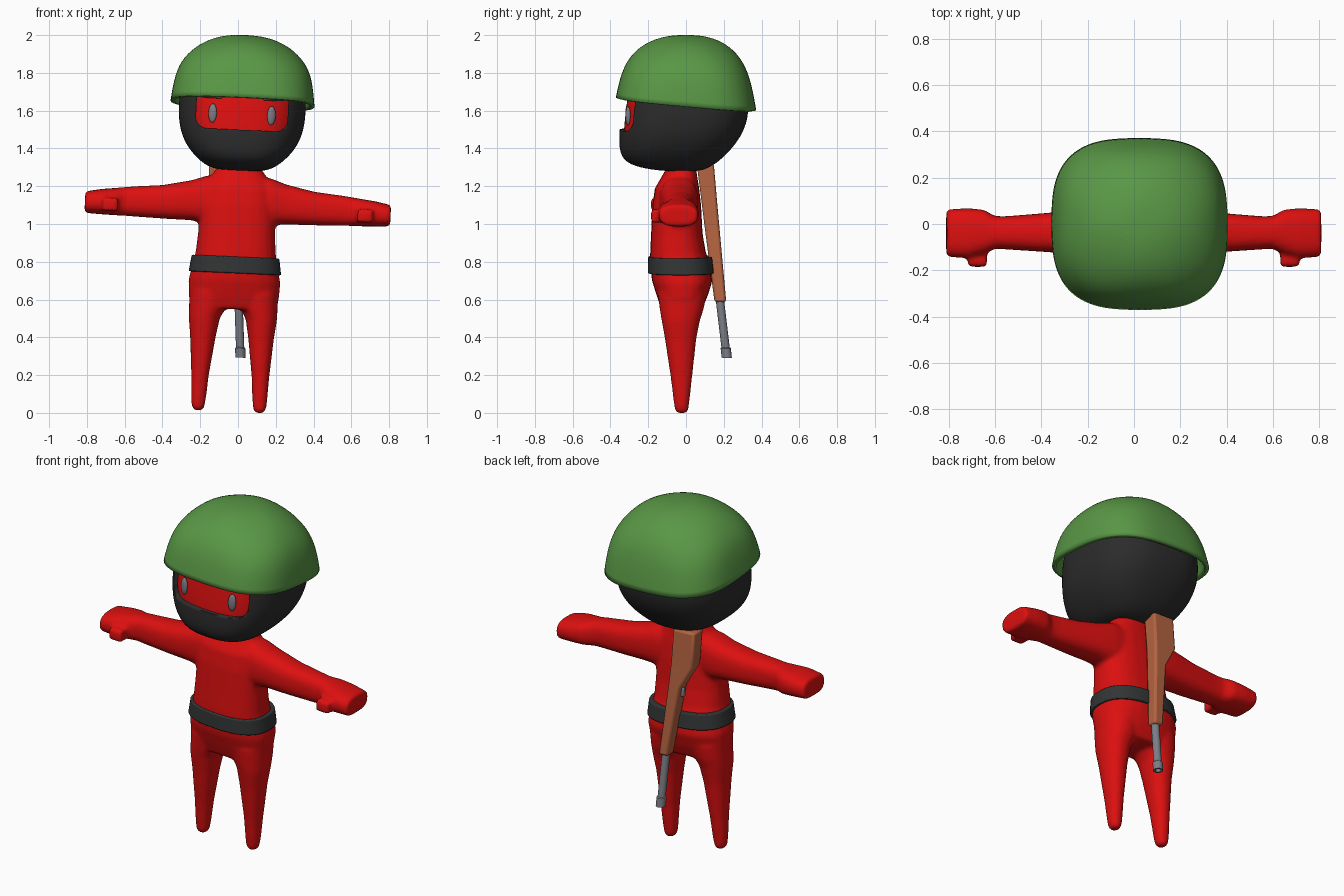
import bpy, bmesh
from math import sin, cos, pi, radians
from mathutils import Matrix, Vector

if "Cube" in bpy.data.objects:
    bpy.data.objects.remove(bpy.data.objects["Cube"])

LEAN = 0.045  # the whole figure leans slightly to its left


def material(name, rgb):
    m = bpy.data.materials.new(name)
    m.use_nodes = True
    m.diffuse_color = (*rgb, 1)
    m.node_tree.nodes["Principled BSDF"].inputs["Base Color"].default_value = (*rgb, 1)
    return m


RED = material("suit_red", (0.72, 0.005, 0.005))
GREEN = material("helmet_green", (0.1, 0.31, 0.06))
BLACK = material("mask_black", (0.025, 0.025, 0.025))
CHARCOAL = material("belt_charcoal", (0.033, 0.035, 0.035))
GREY = material("metal_grey", (0.2, 0.21, 0.24))
WOOD = material("stock_brown", (0.45, 0.125, 0.052))


def finish(name, bm, mat):
    """Turn a bmesh into a smooth, leaning object."""
    bmesh.ops.recalc_face_normals(bm, faces=bm.faces)
    for f in bm.faces:
        f.smooth = True
    me = bpy.data.meshes.new(name)
    bm.to_mesh(me)
    bm.free()
    me.materials.append(mat)
    ob = bpy.data.objects.new(name, me)
    bpy.context.collection.objects.link(ob)
    ob.rotation_euler.y = LEAN
    ob.location.x = -0.05
    return ob


def modify(ob, kind, **settings):
    mod = ob.modifiers.new(kind.title(), kind)
    for key, value in settings.items():
        setattr(mod, key, value)
    return mod


def power(v, p):
    return (1 if v >= 0 else -1) * abs(v) ** (2 / p)


def loft(bm, rings, n=24, along="z", phase=0.0, open_start=False):
    """Skin superellipse rings: (position, min u, max u, min v, max v, roundness)."""
    loops = []
    for pos, u0, u1, v0, v1, p in rings:
        loop = []
        for i in range(n):
            t = 2 * pi * i / n + phase
            u = (u0 + u1) / 2 + (u1 - u0) / 2 * power(cos(t), p)
            v = (v0 + v1) / 2 + (v1 - v0) / 2 * power(sin(t), p)
            loop.append(bm.verts.new((u, v, pos) if along == "z" else (pos, u, v)))
        loops.append(loop)
    for a, b in zip(loops, loops[1:]):
        for i in range(n):
            j = (i + 1) % n
            bm.faces.new((a[i], a[j], b[j], b[i]))
    if not open_start:
        bm.faces.new(loops[0])
    bm.faces.new(loops[-1])


def box(bm, centre, size):
    bmesh.ops.create_cube(bm, size=1, matrix=Matrix.Translation(centre) @ Matrix.Diagonal((*size, 1)))


# Body: torso, legs, arms and thumbs fused into one soft skin
bm = bmesh.new()
torso = [(0.55, 0.225, -0.13, 0.085), (0.62, 0.24, -0.155, 0.115), (0.7, 0.243, -0.18, 0.14),
         (0.78, 0.225, -0.19, 0.13), (0.85, 0.212, -0.19, 0.105), (0.95, 0.204, -0.185, 0.088),
         (1.1, 0.2, -0.178, 0.08), (1.19, 0.19, -0.165, 0.07), (1.25, 0.15, -0.13, 0.06),
         (1.32, 0.1, -0.09, 0.05)]
loft(bm, [(z, -w, w, f, b, 2.5) for z, w, f, b in torso])
leg = [(0.006, 0.163, 0.02, -0.045, 0.002), (0.025, 0.163, 0.034, -0.06, 0.013),
       (0.08, 0.162, 0.04, -0.067, 0.02), (0.2, 0.16, 0.047, -0.082, 0.033),
       (0.4, 0.154, 0.068, -0.112, 0.055), (0.5, 0.151, 0.083, -0.13, 0.075),
       (0.56, 0.135, 0.1, -0.14, 0.095), (0.64, 0.12, 0.115, -0.15, 0.11)]
arm = [(0.05, -0.13, 0.06, 1.0, 1.26), (0.17, -0.14, 0.065, 1.0, 1.25), (0.25, -0.13, 0.06, 1.01, 1.222),
       (0.4, -0.12, 0.046, 1.012, 1.19), (0.55, -0.11, 0.034, 1.016, 1.176), (0.6, -0.107, 0.034, 1.018, 1.17),
       (0.65, -0.13, 0.063, 1.018, 1.163), (0.72, -0.148, 0.068, 1.02, 1.155), (0.81, -0.142, 0.064, 1.024, 1.138)]
for side in (-1, 1):
    loft(bm, [(z, side * x - w, side * x + w, f, b, 2.2) for z, x, w, f, b in leg])
    loft(bm, [(side * x, f, b, lo, hi, 2.6) for x, f, b, lo, hi in arm], along="x")
    box(bm, (side * 0.675, -0.14, 1.075), (0.08, 0.09, 0.07))
body = finish("body", bm, RED)
modify(body, "REMESH", mode="VOXEL", voxel_size=0.011, use_smooth_shade=True)
modify(body, "SMOOTH", factor=0.5, iterations=7)

# Belt
bm = bmesh.new()
loft(bm, [(0.74, -0.245, 0.245, -0.202, 0.148, 2.5), (0.828, -0.232, 0.232, -0.2, 0.138, 2.5)], n=48)
belt = finish("belt", bm, CHARCOAL)
modify(belt, "BEVEL", width=0.006, segments=2)

# Head: black mask with a window cut in it, over a slightly smaller red face
head = [(1.282, 0.09, -0.1, 0.07), (1.295, 0.16, -0.22, 0.11), (1.325, 0.21, -0.32, 0.165),
        (1.38, 0.268, -0.352, 0.225), (1.45, 0.312, -0.356, 0.283), (1.53, 0.334, -0.352, 0.322),
        (1.62, 0.339, -0.342, 0.336), (1.74, 0.33, -0.325, 0.32), (1.82, 0.27, -0.25, 0.25), (1.87, 0.12, -0.1, 0.1)]


def head_shape(name, shrink, mat):
    bm = bmesh.new()
    loft(bm, [(z, shrink - w, w - shrink, f + shrink, b - shrink, 2.6) for z, w, f, b in head], n=32)
    ob = finish(name, bm, mat)
    modify(ob, "SUBSURF", levels=2, render_levels=2)
    return ob


mask = head_shape("mask", 0, BLACK)
head_shape("face", 0.024, RED)
bm = bmesh.new()
box(bm, (0, -0.3, 1.65), (0.485, 0.36, 0.3))
edges = [e for e in bm.edges if abs((e.verts[0].co - e.verts[1].co).y) > 0.1]
bmesh.ops.bevel(bm, geom=edges, offset=0.06, segments=6, profile=0.5, affect="EDGES")
window = finish("window_cutter", bm, BLACK)
window.hide_render = True
window.hide_viewport = True
window.display_type = "WIRE"
modify(mask, "BOOLEAN", operation="DIFFERENCE", solver="EXACT", object=window)

# Eyes and eyebrows
for side, label in ((-1, "right"), (1, "left")):
    bm = bmesh.new()
    bmesh.ops.create_uvsphere(bm, u_segments=20, v_segments=12, radius=1)
    shape = Matrix.Translation((side * 0.156, -0.307, 1.582)) @ Matrix.Rotation(side * 0.25, 4, "Z")
    bm.transform(shape @ Matrix.Diagonal((0.023, 0.013, 0.05, 1)))
    finish(label + "_eye", bm, GREY)
    bm = bmesh.new()
    box(bm, (0, 0, 0), (0.115, 0.025, 0.022))
    bm.transform(Matrix.Translation((side * 0.165, -0.305, 1.672)) @ Matrix.Rotation(side * 0.25, 4, "Z"))
    brow = finish(label + "_eyebrow", bm, GREY)
    modify(brow, "BEVEL", width=0.008, segments=3)

# Helmet: open shell, squarer at the brim, which dips towards the back
bm = bmesh.new()
dome = [(1.64, 0.383, 0.373, 2.9), (1.75, 0.37, 0.352, 2.8), (1.85, 0.34, 0.318, 2.5),
        (1.93, 0.265, 0.255, 2.1), (1.98, 0.175, 0.17, 1.8), (2.003, 0.07, 0.07, 1.8)]
loft(bm, [(z, -w, w, -d, d, p) for z, w, d, p in dome], n=32, open_start=True)
for v in bm.verts:
    v.co.z -= 0.09 * v.co.y * (2 - v.co.z) / 0.36
helmet = finish("helmet", bm, GREEN)
modify(helmet, "SUBSURF", levels=2, render_levels=2)
modify(helmet, "SOLIDIFY", thickness=0.024, offset=-1)

# Rifle slung on the back, muzzle down
bm = bmesh.new()
stock = [(1.315, -0.164, -0.027, 0.057, 0.147), (1.12, -0.155, -0.013, 0.082, 0.164),
         (0.99, -0.075, 0.002, 0.098, 0.176), (0.59, -0.004, 0.056, 0.151, 0.213)]
loft(bm, [(*ring, 500) for ring in stock], n=4, phase=pi / 4)
rifle_stock = finish("rifle_stock", bm, WOOD)
modify(rifle_stock, "BEVEL", width=0.012, segments=2)

bm = bmesh.new()
barrel = [(0.33, 0.014), (0.295, 0.016), (0.295, 0.027), (0.345, 0.027), (0.35, 0.022), (0.62, 0.022)]
rings = []
for z, r in barrel:
    x, y = 0.05 - (z - 0.295) * 0.08, 0.216 - (z - 0.295) * 0.12
    rings.append((z, x - r, x + r, y - r, y + r, 2))
loft(bm, rings, n=20)
rifle_barrel = finish("rifle_barrel", bm, GREY)

bm = bmesh.new()
box(bm, (-0.068, 0.142, 0.955), (0.03, 0.022, 0.05))
trigger = finish("rifle_trigger", bm, GREY)
modify(trigger, "BEVEL", width=0.006, segments=2)

# Keep hard edges crisp on the manufactured parts
bpy.ops.object.select_all(action="DESELECT")
for ob in (belt, rifle_stock, rifle_barrel, trigger, helmet, mask):
    ob.select_set(True)
bpy.context.view_layer.objects.active = belt
bpy.ops.object.shade_smooth_by_angle(angle=radians(40))
